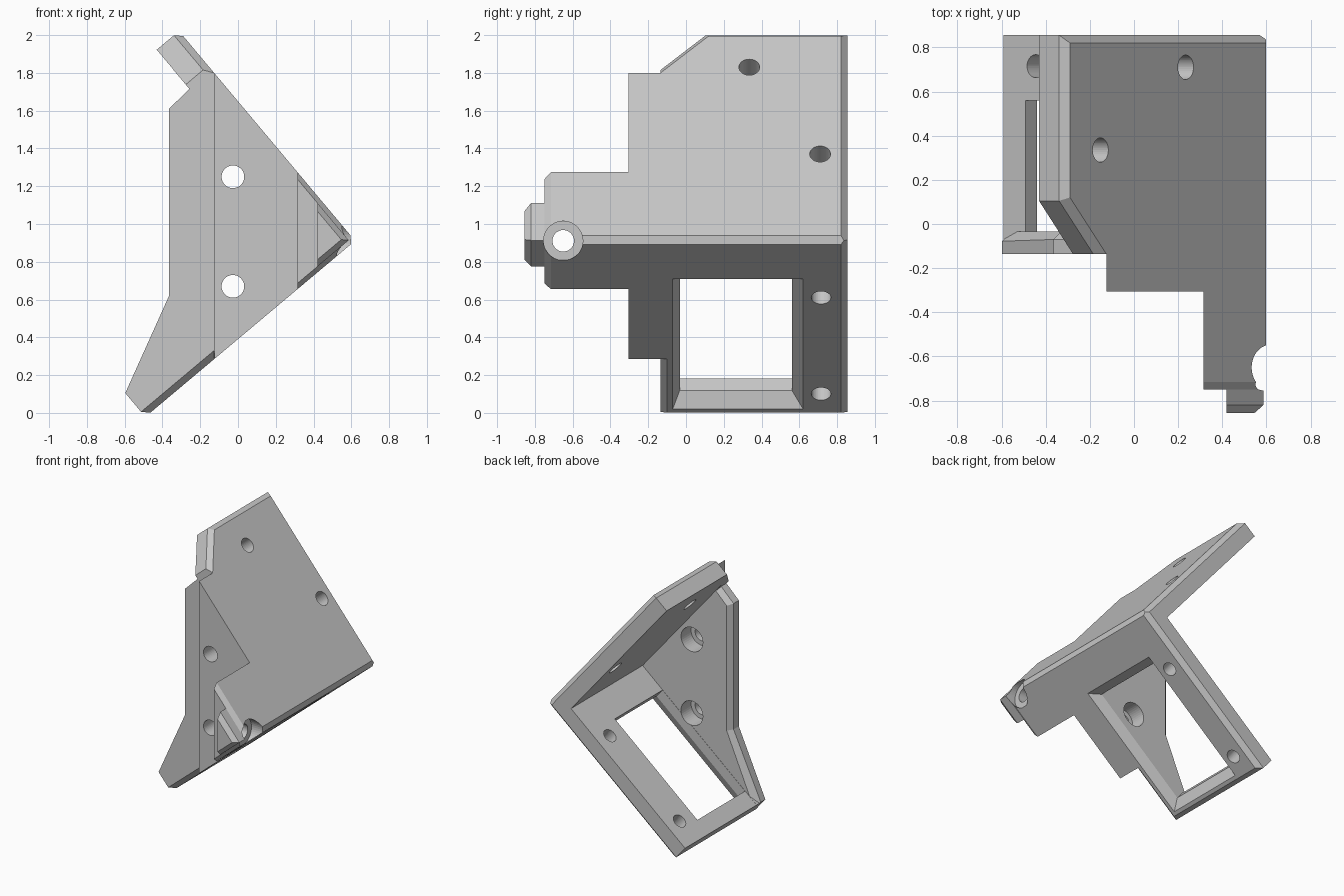
import bpy
import bmesh
from mathutils import Vector

old = bpy.data.objects.get("Cube")
if old:
    bpy.data.objects.remove(old, do_unlink=True)

grey = bpy.data.materials.new("plain_grey")
grey.use_nodes = True
COLOUR = (0.57, 0.57, 0.57, 1)
grey.diffuse_color = COLOUR
grey.node_tree.nodes["Principled BSDF"].inputs["Base Color"].default_value = COLOUR

# Tilted frame: u runs along the lower plate, v along the upper plate
CX, CZ = 0.62, 0.911
COS, SIN = 0.766, 0.643
END, THICK, CH = 1.45, 0.155, 0.035


def P(u, v, y=0.0):
    return Vector((CX - COS * u - SIN * v, y, CZ - SIN * u + COS * v))


def loft(name, rings):
    """Closed solid through matching rings of points."""
    bm = bmesh.new()
    loops = [[bm.verts.new(p) for p in ring] for ring in rings]
    n = len(loops[0])
    for a, b in zip(loops, loops[1:]):
        for i in range(n):
            j = (i + 1) % n
            bm.faces.new((a[i], a[j], b[j], b[i]))
    bm.faces.new(loops[0])
    bm.faces.new(loops[-1])
    bmesh.ops.recalc_face_normals(bm, faces=bm.faces)
    mesh = bpy.data.meshes.new(name)
    bm.to_mesh(mesh)
    bm.free()
    mesh.materials.append(grey)
    obj = bpy.data.objects.new(name, mesh)
    bpy.context.scene.collection.objects.link(obj)
    return obj


def prism(name, points, y0, y1):
    """Extrude an x-z outline along y."""
    return loft(name, [[Vector((p.x, y, p.z)) for p in points] for y in (y0, y1)])


def cut(tool):
    mod = body.modifiers.new("cut", 'BOOLEAN')
    mod.operation = 'DIFFERENCE'
    mod.solver = 'EXACT'
    mod.object = tool
    bpy.context.view_layer.update()
    bpy.context.view_layer.objects.active = body
    bpy.ops.object.modifier_apply(modifier=mod.name)
    bpy.data.objects.remove(tool, do_unlink=True)


def cut_rod(start, end, radius):
    """Drill a round hole between two points."""
    axis = end - start
    bpy.ops.mesh.primitive_cylinder_add(vertices=40, radius=radius, depth=axis.length,
                                        location=(start + end) / 2)
    drill = bpy.context.object
    drill.rotation_euler = axis.to_track_quat('Z', 'Y').to_euler()
    drill.data.materials.append(grey)
    cut(drill)


def cut_edge(a, b, normal):
    """Chamfer off everything beyond the plane halfway between a and b."""
    bpy.ops.mesh.primitive_cube_add(size=4, location=(a + b) / 2 + normal.normalized() * 2)
    block = bpy.context.object
    block.rotation_euler = normal.to_track_quat('Z', 'Y').to_euler()
    block.data.materials.append(grey)
    cut(block)


# Whole side profile with a flattened corner ridge
left_low, left_high = Vector((-0.365, 0, 0.62)), Vector((-0.365, 0, 1.61))
profile = [P(0.03, 0), P(0, 0.036), P(0, END), P(THICK, END), P(THICK, 1.18),
           left_high, left_low, P(END, 0.165), P(END, 0)]
body = prism("angle_bracket", profile, -0.855, 0.855)

# Hollow behind the wall, leaving two plates
cut(prism("pocket", [P(0.154, THICK), P(0.154, 2), P(2, 2), P(2, THICK)], -0.035, 1.2))

# Steps at the front
for x, y in ((-0.125, -0.135), (0.315, -0.305), (0.42, -0.75)):
    corners = [Vector((-2, 0, -1)), Vector((x, 0, -1)), Vector((x, 0, 3)), Vector((-2, 0, 3))]
    cut(prism("step_cutter", corners, -1.5, y))

# Chamfers on the front edges of the narrow steps
step_edge = [(-0.68, -0.024), (-0.75, 0.024), (-0.82, 0.024), (-0.89, 0.08), (-0.89, -0.1),
             (-0.68, -0.1)]
cut(loft("upper_step_chamfer", [[P(d, s, y) for y, d in step_edge] for s in (-0.5, 1.5)]))
cut(loft("lower_step_chamfer", [[P(s, d, y) for y, d in step_edge] for s in (-0.5, 1.5)]))

# Chamfers on the plate ends and back edges
u_dir, v_dir, back = P(1, 0) - P(0, 0), P(0, 1) - P(0, 0), Vector((0, 1, 0))
cut_edge(P(0, END - CH), P(CH, END), v_dir - u_dir)
cut_edge(P(END - CH, 0), P(END, CH), u_dir - v_dir)
cut_edge(P(0, 1, 0.855 - CH), P(CH, 1, 0.855), back - u_dir)
cut_edge(P(1, 0, 0.855 - CH), P(1, CH, 0.855), back - v_dir)

# Clipped front corner of the upper plate, flared outward
FRONT, HIGH = -0.136, 1.7
rings = []
for u, c in ((-0.035, 1.245), (0.035, 1.345), (0.3, 1.345)):
    rings.append([P(u, c + FRONT, FRONT), P(u, HIGH, FRONT), P(u, HIGH, HIGH - c)])
cut(loft("corner_cutter", rings))

# Chamfer under the front of the wall
rings = []
for x in (-0.126, -0.8):
    z = CZ - (CX - x) * SIN / COS
    rings.append([Vector((x, -0.06, z - 0.052)), Vector((x, -0.17, z + 0.0914)),
                  Vector((x, -0.3, z - 0.052))])
cut(loft("wall_foot_chamfer", rings))

# Chamfer along the inner free edge of the wall
GAP = THICK + 0.001
section = ((0.07, 0), (-0.03, -0.1), (-0.03, 0))
cut(loft("wall_rim_chamfer", [
    [P(END - 2.3 * d, GAP, y) for d, y in section],
    [left_low + Vector((d, y, -0.217 * d)) for d, y in section],
    [left_high + Vector((d, y, -0.414 * d)) for d, y in section],
    [P(GAP, 1.18 - d, y) for d, y in section]]))


# Window in the lower plate, flared toward the outside
def opening(u0, u1, y0, y1, v):
    return [P(u0, v, y0), P(u1, v, y0), P(u1, v, y1), P(u0, v, y1)]


inner = (0.382, 1.32, -0.033, 0.56)
cut(loft("window_cutter", [opening(0.312, 1.387, -0.071, 0.621, -0.001),
                           opening(*inner, 0.075), opening(*inner, 0.2)]))

# Screw holes in both plates
for v, y in ((1.2, 0.335), (0.6, 0.71)):
    cut_rod(P(-0.1, v, y), P(0.25, v, y), 0.055)
for u in (0.468, 1.26):
    cut_rod(P(u, -0.1, 0.715), P(u, 0.25, 0.715), 0.052)

# Counterbored holes through the wall
for z in (0.67, 1.25):
    for y, radius in ((-0.5, 0.06), (-0.16, 0.095)):
        cut_rod(Vector((-0.027, y, z)), Vector((-0.027, 0.03, z)), radius)

# Counterbored hole through the tip
for x, radius in ((0.1, 0.057), (0.5, 0.104)):
    cut_rod(Vector((x, -0.65, CZ)), Vector((0.8, -0.65, CZ)), radius)
